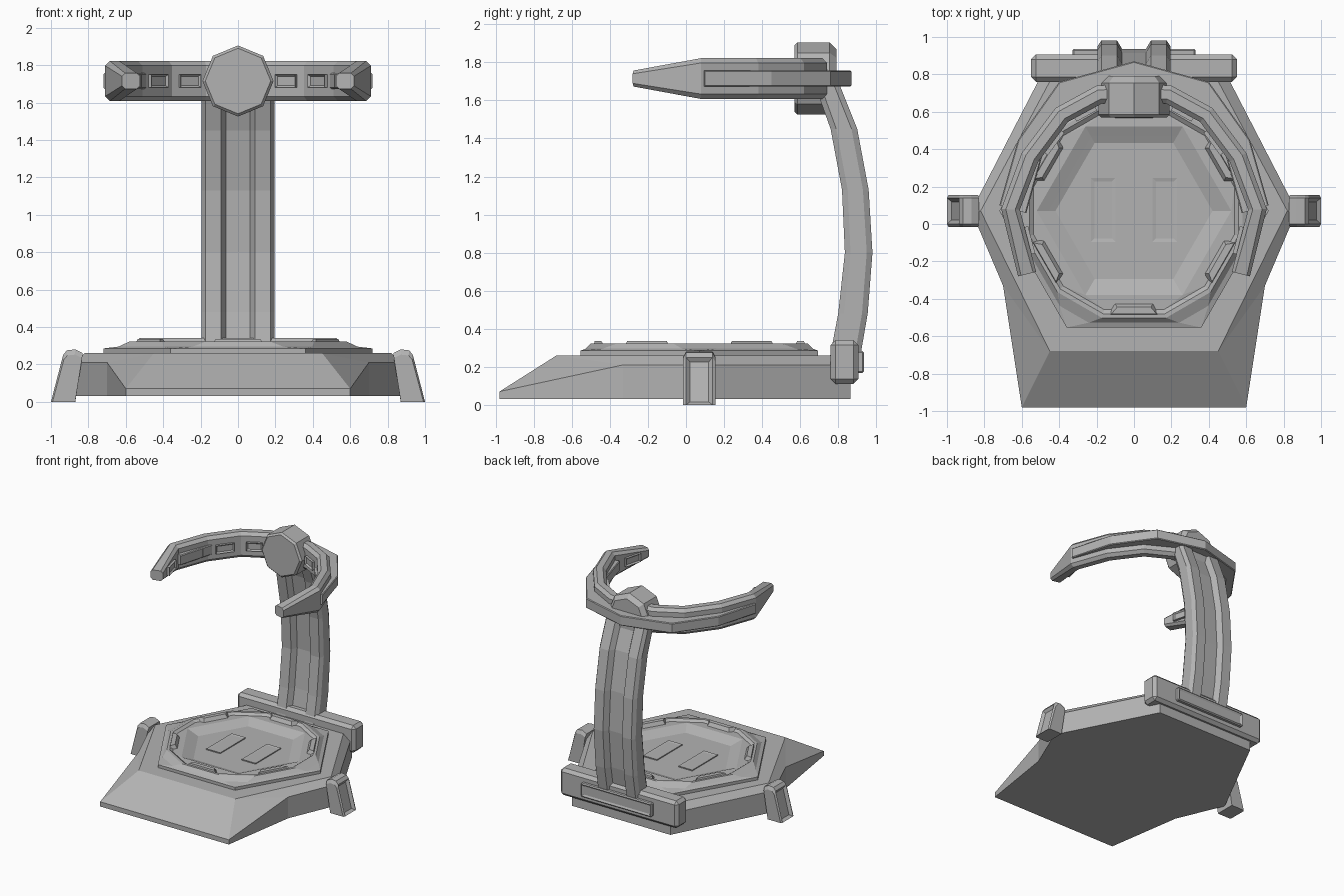
import bpy, bmesh, math
from mathutils import Vector, Matrix

cube = bpy.data.objects.get("Cube")
if cube:
    bpy.data.objects.remove(cube, do_unlink=True)

GREY = bpy.data.materials.new("stone_grey")
GREY.use_nodes = True
GREY.diffuse_color = (0.45, 0.45, 0.45, 1)
GREY.node_tree.nodes["Principled BSDF"].inputs["Base Color"].default_value = (0.45, 0.45, 0.45, 1)

CY = 0.07    # centre of the platform in y
RZ = 1.715   # mid height of the overhead ring


def finish(name, bm, mirror=False):
    bmesh.ops.remove_doubles(bm, verts=bm.verts, dist=0.0005)
    bmesh.ops.recalc_face_normals(bm, faces=bm.faces)
    mesh = bpy.data.meshes.new(name)
    bm.to_mesh(mesh)
    bm.free()
    mesh.materials.append(GREY)
    obj = bpy.data.objects.new(name, mesh)
    bpy.context.collection.objects.link(obj)
    if mirror:
        obj.modifiers.new("mirror", 'MIRROR').use_clip = True
    return obj


def loft(rings, cap_start=True):
    """Skin a list of equal-length closed rings."""
    bm = bmesh.new()
    rows = [[bm.verts.new(p) for p in ring] for ring in rings]
    n = len(rows[0])
    for a, b in zip(rows, rows[1:]):
        for i in range(n):
            j = (i + 1) % n
            bm.faces.new((a[i], a[j], b[j], b[i]))
    if cap_start:
        bm.faces.new(rows[0])
    bm.faces.new(rows[-1])
    return bm


def recess(bm, direction, border, depth):
    """Inset the face that best looks along a direction and push it in."""
    bmesh.ops.recalc_face_normals(bm, faces=bm.faces)
    bm.normal_update()
    d = Vector(direction).normalized()
    face = max(bm.faces, key=lambda f: f.normal.dot(d))
    bmesh.ops.inset_region(bm, faces=[face], thickness=border, depth=0)
    bmesh.ops.translate(bm, verts=face.verts, vec=-d * depth)


def block(name, size, loc, angle=0, bevel=0.0, panel=None, mirror=False):
    bm = bmesh.new()
    bmesh.ops.create_cube(bm, size=1, matrix=Matrix.Diagonal((*size, 1)))
    if bevel:
        bmesh.ops.bevel(bm, geom=bm.edges[:], offset=bevel, segments=1, affect='EDGES')
    if panel:
        recess(bm, *panel)
    bm.transform(Matrix.Translation(loc) @ Matrix.Rotation(angle, 4, 'Z'))
    return finish(name, bm, mirror)


def mirrored(points):
    return points + [(-x, y, z) for x, y, z in reversed(points)]


# Platform: six-sided slab with a sloping front ramp
plan = [(0.6, -0.98), (0.7, -0.33), (0.87, 0.07), (0.46, 0.865)]
bottom = [(x, y, 0.03) for x, y in plan]
shoulder = [(x, y, 0.07 if y < -0.9 else 0.21) for x, y in plan]
top = [(x, y, 0.26) for x, y in [(0.45, -0.68), (0.45, -0.68), (0.82, 0.07), (0.43, 0.8)]]
finish("platform", loft([mirrored(r) for r in (bottom, shoulder, top)]))


# Dish: hexagonal plate with a cut-corner rim and a hexagonal recess
def hex_ring(radius, cut, z):
    pts = [Vector((radius * math.cos(k * math.pi / 3), CY + radius * math.sin(k * math.pi / 3), z))
           for k in range(6)]
    ring = []
    for k, p in enumerate(pts):
        ring += [p.lerp(pts[k - 1], cut), p.lerp(pts[(k + 1) % 6], cut)]
    return ring


finish("dish", loft([
    hex_ring(0.72, 0, 0.255), hex_ring(0.72, 0, 0.285),
    hex_ring(0.69, 0.15, 0.295), hex_ring(0.66, 0.24, 0.322),
    hex_ring(0.635, 0.24, 0.322), hex_ring(0.61, 0.24, 0.305),
    hex_ring(0.52, 0, 0.308), hex_ring(0.46, 0, 0.285),
    hex_ring(0.42, 0, 0.270)]))

# Rim pads around the dish
for k in range(6):
    a = math.radians(30 + 60 * k)
    rings = []
    for half, inner, outer, z in ((0.14, 0.49, 0.56, 0.295), (0.12, 0.515, 0.55, 0.335)):
        rings.append([Matrix.Rotation(a, 3, 'Z') @ Vector(p) + Vector((0, CY, 0)) for p in
                      ((outer, -half, z), (outer, half, z),
                       (inner, half * 0.75, z), (inner, -half * 0.75, z))])
    finish("rim_pad", loft(rings))

# Foot plates on the dish floor
block("foot_plate", (0.13, 0.34, 0.012), (0.165, 0.075, 0.272),
      panel=((0, 0, 1), 0.025, 0.004), mirror=True)

# Side clamps
profile = [(0.87, 0), (1.0, 0), (0.935, 0.25), (0.915, 0.275), (0.87, 0.28), (0.83, 0.26)]
sides = [(-0.015, 0.93), (0.0, 1.0), (0.14, 1.0), (0.155, 0.93)]
clamp = loft([[(0.88 + (x - 0.88) * s, y, z * (0.9 + 0.1 * (s == 1)) if z > 0.1 else z)
               for x, z in profile] for y, s in sides])
recess(clamp, (1, 0, 0.26), 0.03, 0.02)
finish("side_clamp", clamp, mirror=True)

# Rear mounting block and its raised plate
block("rear_block", (1.1, 0.145, 0.23), (0, 0.833, 0.225), bevel=0.025)
block("rear_plate", (0.66, 0.05, 0.115), (0, 0.91, 0.225), bevel=0.008,
      panel=((0, 1, 0), 0.02, 0.008))

# Curved column: two chamfered rails and a recessed web
stations = [(0.22, 0.75, 0.91), (0.48, 0.80, 0.955), (0.8, 0.835, 0.98),
            (1.13, 0.82, 0.96), (1.45, 0.76, 0.90), (1.70, 0.67, 0.80)]
finish("column_rail", loft([
    [(0.06, f + 0.05, z), (0.09, f, z), (0.175, f, z), (0.195, f + 0.03, z),
     (0.195, b - 0.03, z), (0.175, b, z), (0.09, b, z), (0.06, b - 0.05, z)]
    for z, f, b in stations]), mirror=True)
finish("column_web", loft([
    [(-0.07, f + 0.045, z), (0.07, f + 0.045, z), (0.07, b - 0.045, z), (-0.07, b - 0.045, z)]
    for z, f, b in stations]))


# Overhead ring: chamfered section swept along half of an open arc
def normals(path):
    out = []
    for i in range(len(path)):
        a, b = path[max(i - 1, 0)], path[min(i + 1, len(path) - 1)]
        t = Vector((b[0] - a[0], b[1] - a[1])).normalized() if i else Vector((1, 0))
        out.append(Vector((-t.y, t.x)))
    return out


def arc(name, path, heights, thick, chamfer):
    rings = []
    for p, n, h in zip(path, normals(path), heights):
        c = min(chamfer, h * 0.4)
        section = [(0, h - c), (c, h), (thick - c, h), (thick, h - c),
                   (thick, c - h), (thick - c, -h), (c, -h), (0, c - h)]
        rings.append([(p[0] - n.x * d, p[1] - n.y * d, RZ + z) for d, z in section])
    return finish(name, loft(rings, cap_start=False), mirror=True)


path = [(0, 0.75), (0.2, 0.74), (0.42, 0.62), (0.6, 0.38), (0.71, 0.08), (0.62, -0.28)]
arc("overhead_ring", path, [0.107] * 5 + [0.042], 0.1, 0.025)
arc("ring_band", [(0, 0.87), (0.40, 0.76), (0.62, 0.45), (0.72, 0.1)], [0.042] * 4, 0.15, 0.006)

# Framed panels on the inner faces of the ring
inner = [Vector(p) - n * 0.1 for p, n in zip(path, normals(path))]
for a, b in zip(inner[1:], inner[2:]):
    mid, t = (a + b) / 2, b - a
    block("ring_panel", (min(0.15, t.length * 0.6), 0.04, 0.07), (mid.x, mid.y, RZ),
          angle=math.atan2(t.y, t.x), panel=((0, -1, 0), 0.015, 0.012), mirror=True)

# Eight-sided hub at the middle of the ring
hub = []
for y, r in ((0.57, 0.175), (0.585, 0.19), (0.755, 0.19), (0.79, 0.155)):
    hub.append([(r * math.sin(k * math.pi / 4), y, RZ + r * math.cos(k * math.pi / 4))
                for k in range(8)])
finish("hub", loft(hub))
